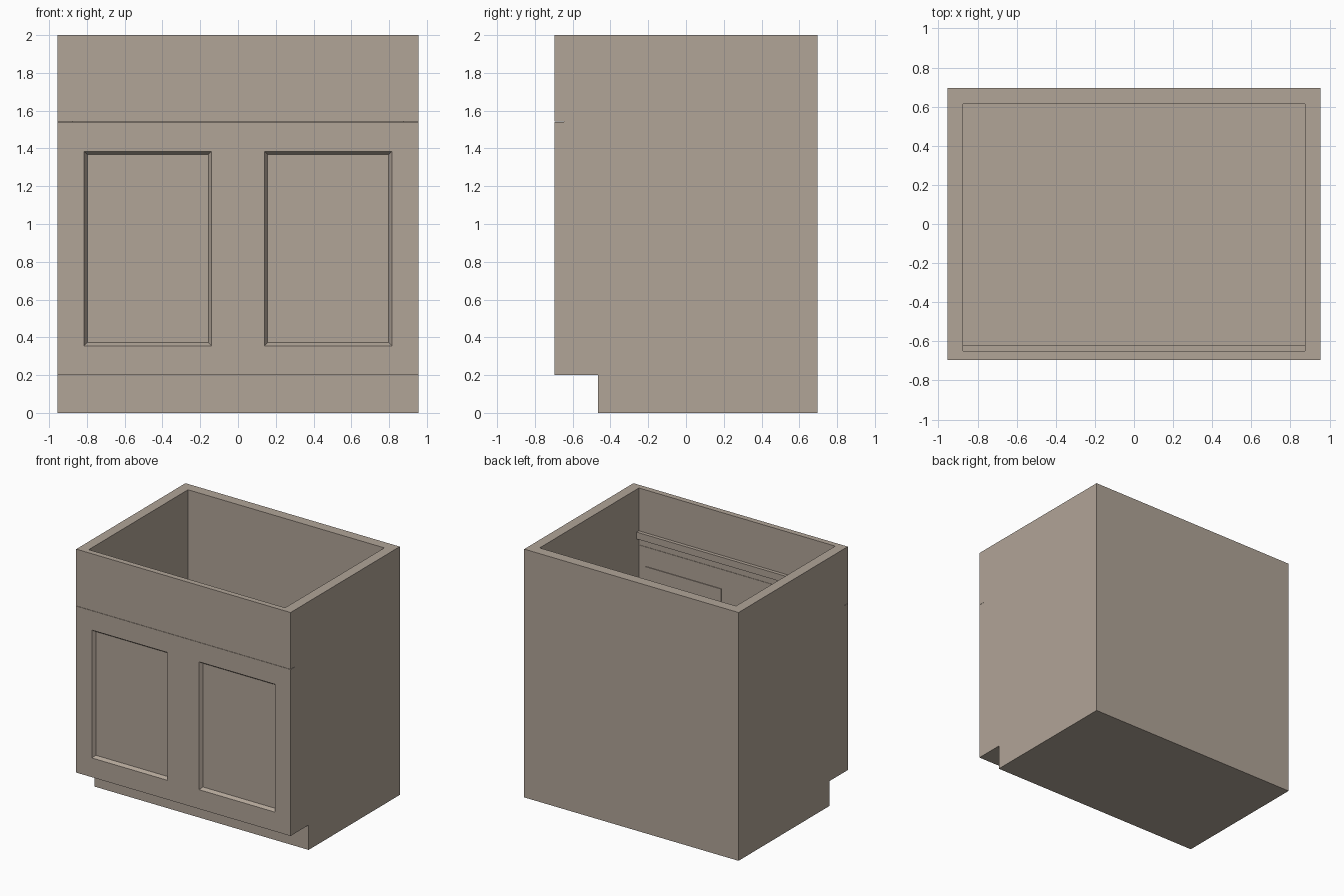
import bpy, bmesh

if "Cube" in bpy.data.objects:
    bpy.data.objects.remove(bpy.data.objects["Cube"])

W, D, H = 0.955, 0.695, 2.0      # half width, half depth, height
IX, IF, IB = 0.875, -0.65, 0.613  # inner side, inner front, inner back

# Brown paint
paint = bpy.data.materials.new("brown_paint")
paint.diffuse_color = (0.44, 0.373, 0.311, 1)
paint.use_nodes = True
paint.node_tree.nodes["Principled BSDF"].inputs["Base Color"].default_value = paint.diffuse_color


def add_object(name, bm, cutter=False):
    bmesh.ops.recalc_face_normals(bm, faces=bm.faces)
    me = bpy.data.meshes.new(name)
    bm.to_mesh(me)
    bm.free()
    me.materials.append(paint)
    ob = bpy.data.objects.new(name, me)
    bpy.context.collection.objects.link(ob)
    ob.hide_render = cutter
    return ob


def loft(name, a, b, cutter=False):
    """Solid between two matching closed loops of points."""
    bm = bmesh.new()
    va = [bm.verts.new(p) for p in a]
    vb = [bm.verts.new(p) for p in b]
    bm.faces.new(va)
    bm.faces.new(vb[::-1])
    n = len(va)
    for i in range(n):
        j = (i + 1) % n
        bm.faces.new((va[i], vb[i], vb[j], va[j]))
    return add_object(name, bm, cutter)


def rect(y, x0, x1, z0, z1):
    return [(x0, y, z0), (x1, y, z0), (x1, y, z1), (x0, y, z1)]


def box(name, x0, x1, y0, y1, z0, z1, cutter=False):
    return loft(name, rect(y0, x0, x1, z0, z1), rect(y1, x0, x1, z0, z1), cutter)


# Cabinet body: side profile with toe kick, extruded across the width
profile = [(-D, 0.2), (-0.465, 0.2), (-0.465, 0), (D, 0), (D, H), (-D, H)]
body = loft("cabinet_body", [(-W, y, z) for y, z in profile],
            [(W, y, z) for y, z in profile])

# Open interior and the thin slit between drawer front and doors
cutters = [
    box("interior_cutter", -IX, IX, IF, IB, 0.28, H + 0.1, True),
    box("slit_cutter", -W - 0.1, W + 0.1, -D - 0.1, IF + 0.005, 1.541, 1.543, True),
]

# Bevelled door panels outside, with raised panel backs inside
for s, side in ((-1, "left"), (1, "right")):
    x0, x1 = sorted((s * 0.14, s * 0.815))
    z0, z1 = 0.355, 1.385
    b, d = 0.017, 0.025
    cutters.append(loft("panel_cutter",
                        rect(-D - d, x0 - b, x1 + b, z0 - b, z1 + b),
                        rect(-D + d, x0 + b, x1 - b, z0 + b, z1 - b), True))
    box(side + "_panel_back", x0, x1, IF - 0.002, IF + 0.006, z0, z1)

for c in cutters:
    m = body.modifiers.new(c.name, 'BOOLEAN')
    m.operation = 'DIFFERENCE'
    m.solver = 'EXACT'
    m.object = c

# Bake the cuts and clear the cutters away
dg = bpy.context.evaluated_depsgraph_get()
baked = bpy.data.meshes.new_from_object(body.evaluated_get(dg))
body.modifiers.clear()
body.data = baked
for c in cutters:
    bpy.data.objects.remove(c)

# Rail across the inside of the front
box("inner_rail", -IX, IX, IF, -0.622, 1.6, 1.655)
